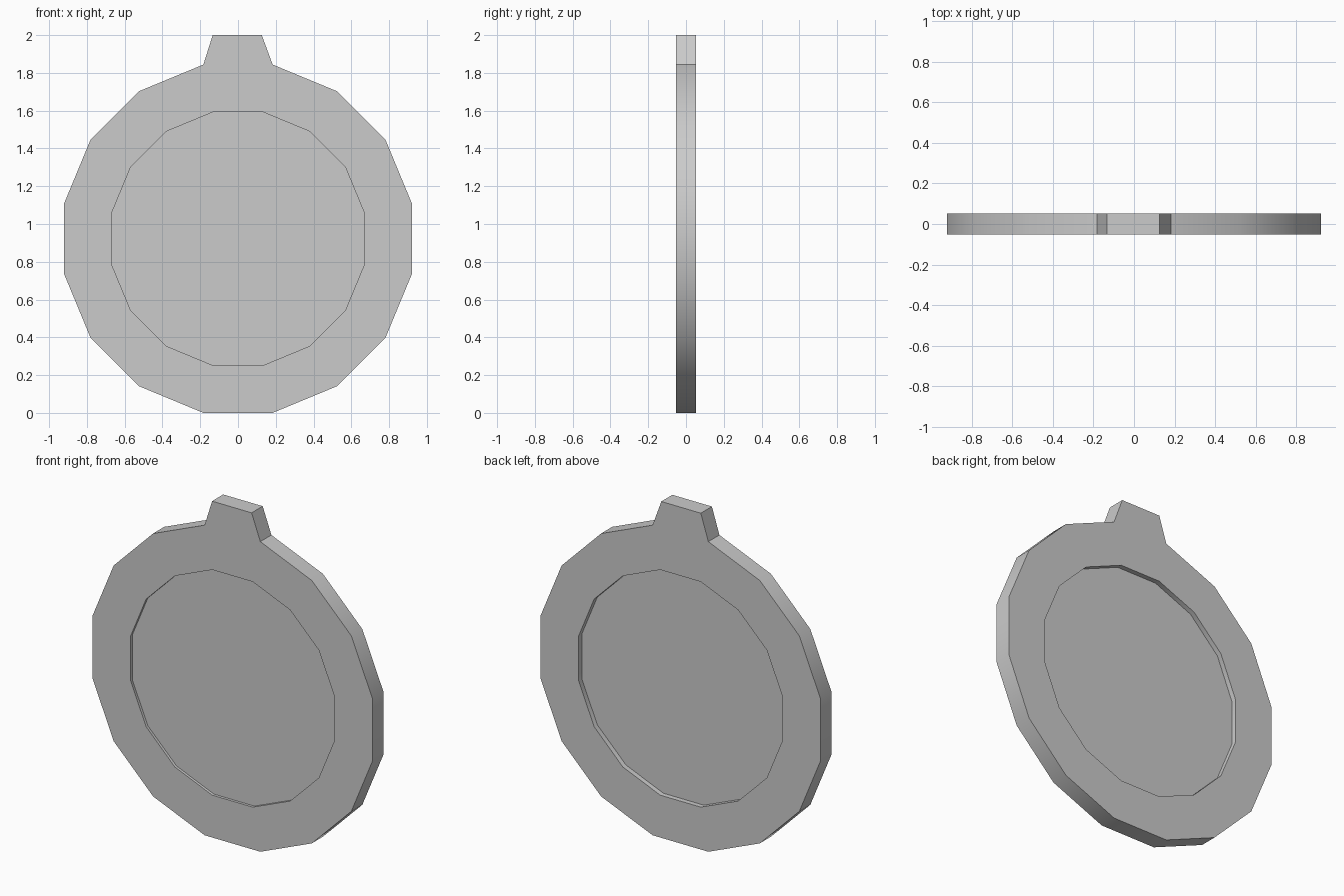
import bpy, bmesh
from math import pi, cos, sin

if "Cube" in bpy.data.objects:
    bpy.data.objects.remove(bpy.data.objects["Cube"])

SIDES = 16
CZ = 0.922                      # centre height of the disc
STEP = 2 * pi / SIDES


def loop(bm, apothem, y):
    r = apothem / cos(STEP / 2)
    return [bm.verts.new((r * cos((i + 0.5) * STEP), y, CZ + r * sin((i + 0.5) * STEP)))
            for i in range(SIDES)]


# Pendant body: cross-section (apothem, y) from front recess round the rim to the back recess
bm = bmesh.new()
profile = [(0.67, -0.036), (0.67, -0.052), (0.922, -0.052),
           (0.922, 0.052), (0.67, 0.052), (0.67, 0.022)]
loops = [loop(bm, a, y) for a, y in profile]
for a, b in zip(loops, loops[1:]):
    for i in range(SIDES):
        j = (i + 1) % SIDES
        bm.faces.new((a[i], a[j], b[j], b[i]))
bm.faces.new(loops[0])
bm.faces.new(loops[-1][::-1])

# Tapered tab: extrude the top flat of the rim
top = max(bm.faces, key=lambda f: f.calc_center_median().z)
tab = bmesh.ops.extrude_face_region(bm, geom=[top])
bmesh.ops.delete(bm, geom=[top], context='FACES_ONLY')
for v in tab["geom"]:
    if isinstance(v, bmesh.types.BMVert):
        v.co.x = 0.126 if v.co.x > 0 else -0.134
        v.co.z = 2.0

bmesh.ops.recalc_face_normals(bm, faces=bm.faces)
mesh = bpy.data.meshes.new("pendant_disc")
bm.to_mesh(mesh)
bm.free()
disc = bpy.data.objects.new("pendant_disc", mesh)
bpy.context.collection.objects.link(disc)

# Smooth rim with sharp front and back edges
bpy.context.view_layer.objects.active = disc
disc.select_set(True)
bpy.ops.object.shade_smooth_by_angle(angle=pi / 6)
